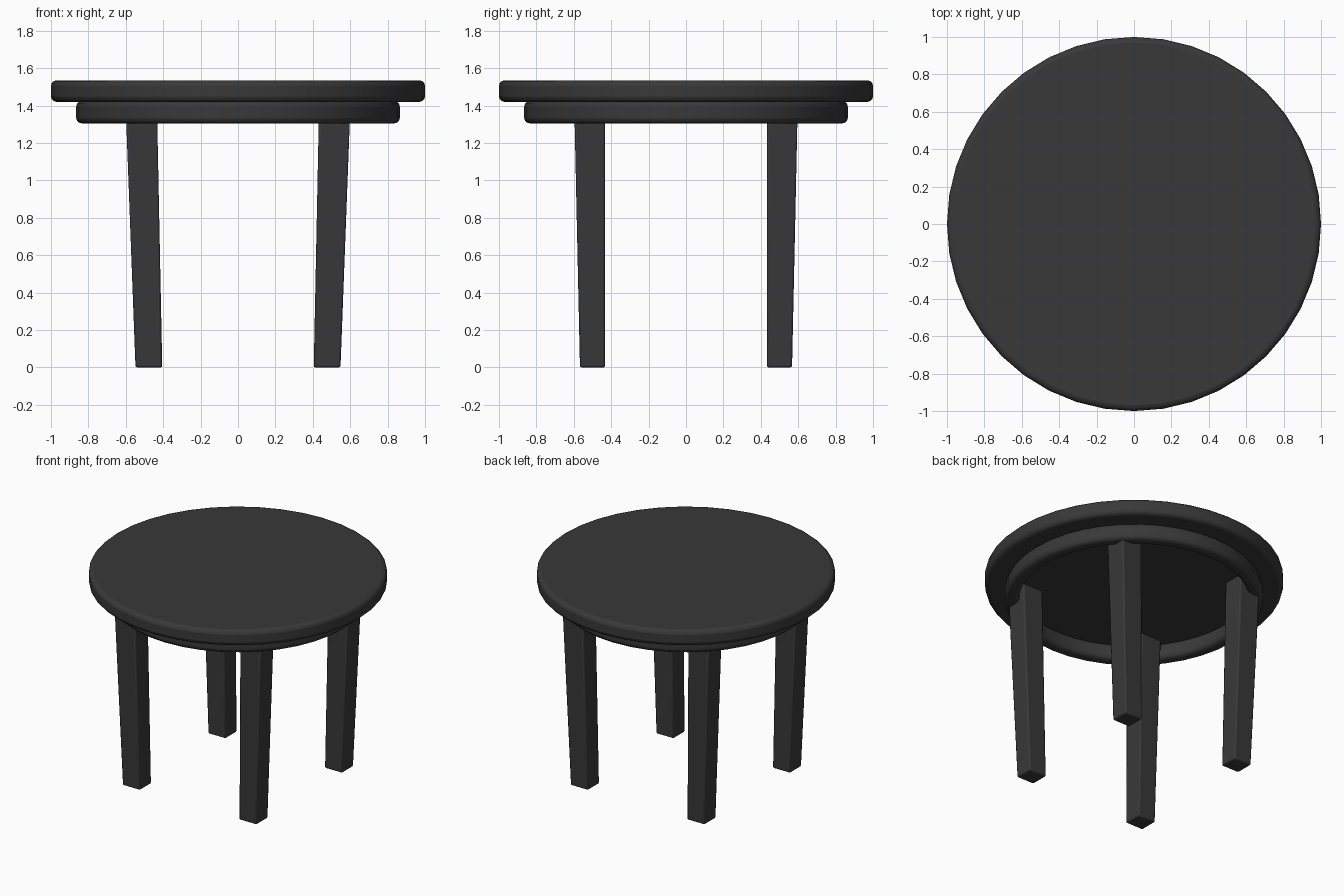
import bpy, bmesh, math

if "Cube" in bpy.data.objects:
    bpy.data.objects.remove(bpy.data.objects["Cube"])

charcoal = bpy.data.materials.new("charcoal")
charcoal.diffuse_color = (0.04, 0.04, 0.04, 1)
charcoal.use_nodes = True
charcoal.node_tree.nodes["Principled BSDF"].inputs["Base Color"].default_value = charcoal.diffuse_color
SIDES = 40


def finish(name, bm, bevel, segments):
    """Turn a bmesh into a bevelled, smooth shaded object."""
    bmesh.ops.recalc_face_normals(bm, faces=bm.faces)
    me = bpy.data.meshes.new(name)
    bm.to_mesh(me)
    bm.free()
    me.materials.append(charcoal)
    ob = bpy.data.objects.new(name, me)
    bpy.context.collection.objects.link(ob)
    mod = ob.modifiers.new("rounded edges", 'BEVEL')
    mod.width = bevel
    mod.segments = segments
    mod.limit_method = 'ANGLE'
    mod.angle_limit = math.radians(40)
    bpy.ops.object.select_all(action='DESELECT')
    ob.select_set(True)
    bpy.context.view_layer.objects.active = ob
    bpy.ops.object.shade_smooth_by_angle(angle=math.radians(35))
    return ob


def circle(bm, r, z):
    return [bm.verts.new((r * math.cos(2 * math.pi * i / SIDES),
                          r * math.sin(2 * math.pi * i / SIDES), z))
            for i in range(SIDES)]


def bridge(bm, a, b):
    for i in range(len(a)):
        j = (i + 1) % len(a)
        bm.faces.new((a[i], a[j], b[j], b[i]))


# Round table top
bm = bmesh.new()
low, high = circle(bm, 1.0, 1.42), circle(bm, 1.0, 1.535)
bridge(bm, low, high)
bm.faces.new(low)
bm.faces.new(high)
finish("table_top", bm, 0.03, 3)

# Apron ring, open underneath
bm = bmesh.new()
rings = [circle(bm, r, z) for r, z in
         ((0.865, 1.305), (0.865, 1.425), (0.77, 1.425), (0.77, 1.305))]
for k in range(4):
    bridge(bm, rings[k], rings[(k + 1) % 4])
finish("apron", bm, 0.03, 3)

# Four legs, slightly splayed and wider at the top: (x in, x out, y in, y out, z)
FOOT = (0.405, 0.548, 0.432, 0.567, 0.0)
HEAD = (0.434, 0.602, 0.434, 0.598, 1.43)
for sx, side in ((-1, "left"), (1, "right")):
    for sy, end in ((-1, "front"), (1, "back")):
        bm = bmesh.new()
        loops = [[bm.verts.new((sx * x, sy * y, z))
                  for x, y in ((x0, y0), (x1, y0), (x1, y1), (x0, y1))]
                 for x0, x1, y0, y1, z in (FOOT, HEAD)]
        bridge(bm, *loops)
        for loop in loops:
            bm.faces.new(loop)
        finish(f"{end}_{side}_leg", bm, 0.01, 2)
